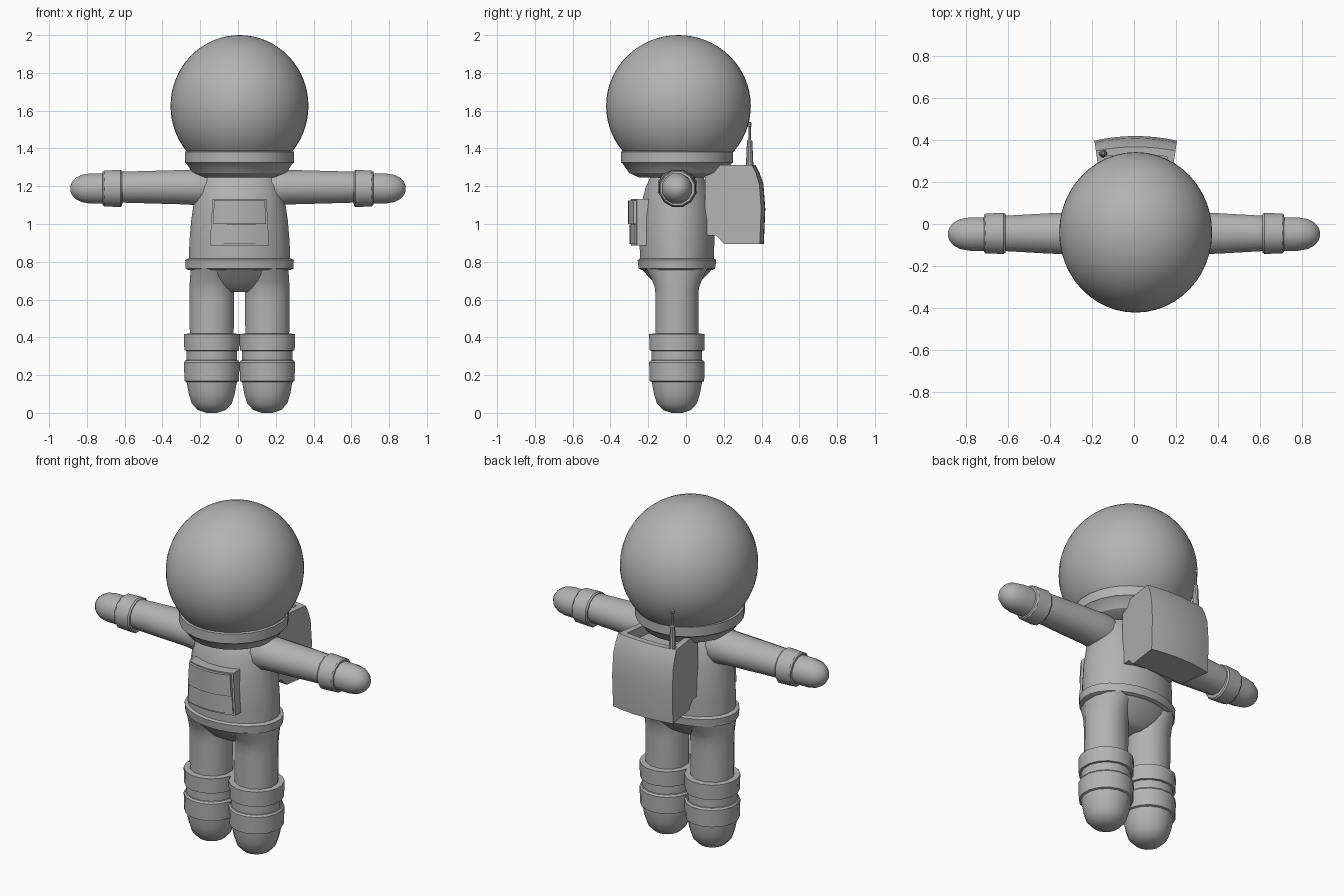
import bpy, bmesh, math
from mathutils import Vector

if "Cube" in bpy.data.objects:
    bpy.data.objects.remove(bpy.data.objects["Cube"])

grey = bpy.data.materials.new("suit grey")
grey.diffuse_color = (0.45, 0.45, 0.45, 1)
grey.use_nodes = True
grey.node_tree.nodes["Principled BSDF"].inputs["Base Color"].default_value = grey.diffuse_color
CX, CY = 0.008, -0.048      # body axis


def finish(name, bm, angle=40):
    bmesh.ops.recalc_face_normals(bm, faces=bm.faces)
    me = bpy.data.meshes.new(name)
    bm.to_mesh(me)
    bm.free()
    ob = bpy.data.objects.new(name, me)
    bpy.context.collection.objects.link(ob)
    me.materials.append(grey)
    bpy.ops.object.select_all(action='DESELECT')
    ob.select_set(True)
    bpy.context.view_layer.objects.active = ob
    bpy.ops.object.shade_smooth_by_angle(angle=math.radians(angle))
    return ob


def loft(name, rings, origin, axis='z', side=1, n=16, angle=40):
    """Capped stack of elliptical rings (distance along axis, radius, radius)."""
    bm = bmesh.new()
    o = Vector(origin)
    loops = []
    for d, a, b in rings:
        loop = []
        for i in range(n):
            t = 2 * math.pi * (i + 0.5) / n
            u, v = a * math.cos(t), b * math.sin(t)
            p = Vector((u, v, d)) if axis == 'z' else Vector((side * d, u, v))
            loop.append(bm.verts.new(o + p))
        loops.append(loop)
    for l0, l1 in zip(loops, loops[1:]):
        for i in range(n):
            j = (i + 1) % n
            bm.faces.new((l0[i], l0[j], l1[j], l1[i]))
    bm.faces.new(loops[0])
    bm.faces.new(loops[-1])
    return finish(name, bm, angle)


def round_rings(rings):
    return [(d, r, r) for d, r in rings]


# Helmet
bm = bmesh.new()
bmesh.ops.create_uvsphere(bm, u_segments=48, v_segments=32, radius=1)
for v in bm.verts:
    v.co = Vector((CX + v.co.x * 0.365, -0.04 + v.co.y * 0.383, 1.625 + v.co.z * 0.375))
finish("helmet", bm)

# Neck ring, torso, belt and hips
loft("neck_ring", [(1.245, 0.20, 0.20), (1.27, 0.25, 0.255), (1.32, 0.283, 0.29),
                   (1.325, 0.292, 0.299), (1.382, 0.292, 0.299), (1.39, 0.27, 0.275)],
     (CX, CY, 0), n=24, angle=30)
loft("torso", [(0.78, 0.27, 0.195), (0.90, 0.268, 0.2), (1.02, 0.258, 0.2),
               (1.12, 0.243, 0.187), (1.2, 0.228, 0.165), (1.26, 0.2, 0.135),
               (1.30, 0.16, 0.1)], (CX, CY, 0), n=24)
loft("belt", [(0.757, 0.272, 0.19), (0.764, 0.288, 0.204), (0.81, 0.29, 0.21),
              (0.818, 0.272, 0.195)], (CX, CY, 0), n=24, angle=30)
loft("hips", [(0.64, 0.10, 0.06), (0.66, 0.17, 0.095), (0.70, 0.235, 0.13),
              (0.735, 0.255, 0.165), (0.77, 0.26, 0.195)], (CX, CY, 0), n=24, angle=60)

for s, tag in ((-1, "left"), (1, "right")):
    # Arm, cuff and mitten
    arm = (0, -0.045, 1.195)
    loft("arm_" + tag, [(0.12, 0.09, 0.09), (0.2, 0.107, 0.105), (0.26, 0.104, 0.095),
                        (0.4, 0.1, 0.091), (0.64, 0.086, 0.084)], arm, 'x', s, 12)
    loft("cuff_" + tag, round_rings([(0.612, 0.08), (0.614, 0.095), (0.622, 0.102),
                                     (0.708, 0.098), (0.716, 0.092), (0.718, 0.075)]),
         (0, -0.045, 1.188), 'x', s, 12, 30)
    loft("mitten_" + tag, round_rings([(0.70, 0.083), (0.78, 0.083), (0.83, 0.074),
                                       (0.862, 0.056), (0.88, 0.034), (0.888, 0.012)]),
         (0, -0.048, 1.188), 'x', s, 12, 60)
    # Leg and boot
    leg = (CX + s * 0.147, CY, 0)
    loft("leg_" + tag, [(0.38, 0.12, 0.117), (0.6, 0.122, 0.117), (0.66, 0.122, 0.12),
                        (0.70, 0.12, 0.135), (0.77, 0.115, 0.17)], leg, n=12)
    loft("boot_" + tag, round_rings([(0.0, 0.03), (0.015, 0.075), (0.05, 0.108),
                                     (0.10, 0.124), (0.165, 0.136), (0.30, 0.136),
                                     (0.36, 0.136)]), leg, n=16, angle=50)
    loft("boot_band_" + tag, round_rings([(0.162, 0.13), (0.168, 0.147), (0.268, 0.15),
                                          (0.278, 0.142), (0.28, 0.13)]), leg, n=16, angle=30)
    loft("boot_cuff_" + tag, round_rings([(0.328, 0.13), (0.33, 0.148), (0.418, 0.15),
                                          (0.42, 0.115)]), leg, n=16, angle=30)


def slab(name, z0, z1, w0, w1, front, back=-0.21):
    """Plate wrapped around the chest, w0 and w1 being the half widths."""
    bm = bmesh.new()
    grid = []
    for z, w in ((z0, w0), (z1, w1)):
        ts = [i / 3 - 1 for i in range(7)]
        row = [bm.verts.new((CX + t * w, front + 0.03 * t * t, z)) for t in ts]
        row += [bm.verts.new((CX + t * w, back + 0.03 * t * t, z)) for t in reversed(ts)]
        grid.append(row)
    n = len(grid[0])
    for i in range(n):
        j = (i + 1) % n
        bm.faces.new((grid[0][i], grid[0][j], grid[1][j], grid[1][i]))
    for r in grid:
        bm.faces.new(r)
    return finish(name, bm, 30)


# Chest unit: backing with a raised upper and lower plate
slab("chest_backing", 0.885, 1.132, 0.157, 0.143, -0.29)
slab("chest_upper_plate", 1.0, 1.125, 0.141, 0.134, -0.308)
slab("chest_lower_plate", 0.895, 0.997, 0.147, 0.141, -0.299)

# Backpack: side profile (y, z) swept across a curved back, open top
profile = [(0.10, 1.312), (0.10, 0.94), (0.165, 0.938), (0.21, 0.895), (0.412, 0.893),
           (0.42, 1.08), (0.41, 1.21), (0.39, 1.27), (0.368, 1.312)]
bm = bmesh.new()
cols = []
for i in range(9):
    t = i / 4 - 1
    col = []
    for y, z in profile:
        k = max(0, (y - 0.1) / 0.32)
        col.append(bm.verts.new((CX + t * (0.155 + 0.042 * k),
                                 y - 0.022 * t * t * k, z)))
    cols.append(col)
m = len(profile)
top = []
for a, b in zip(cols, cols[1:]):
    for i in range(m):
        j = (i + 1) % m
        f = bm.faces.new((a[i], a[j], b[j], b[i]))
        if i == m - 1:
            top.append(f)
bm.faces.new(cols[0])
bm.faces.new(cols[-1])
bmesh.ops.recalc_face_normals(bm, faces=bm.faces)
bmesh.ops.inset_region(bm, faces=top, thickness=0.035, use_even_offset=True)
ext = bmesh.ops.extrude_face_region(bm, geom=top)
bmesh.ops.delete(bm, geom=top, context='FACES')
for v in ext["geom"]:
    if isinstance(v, bmesh.types.BMVert):
        v.co.z -= 0.06
finish("backpack", bm, 30)

# Antenna on the pack
loft("antenna", round_rings([(1.25, 0.02), (1.33, 0.019), (1.44, 0.014), (1.447, 0.007),
                             (1.515, 0.006), (1.518, 0.011), (1.535, 0.011), (1.54, 0.006)]),
     (-0.148, 0.337, 0), n=10, angle=35)
